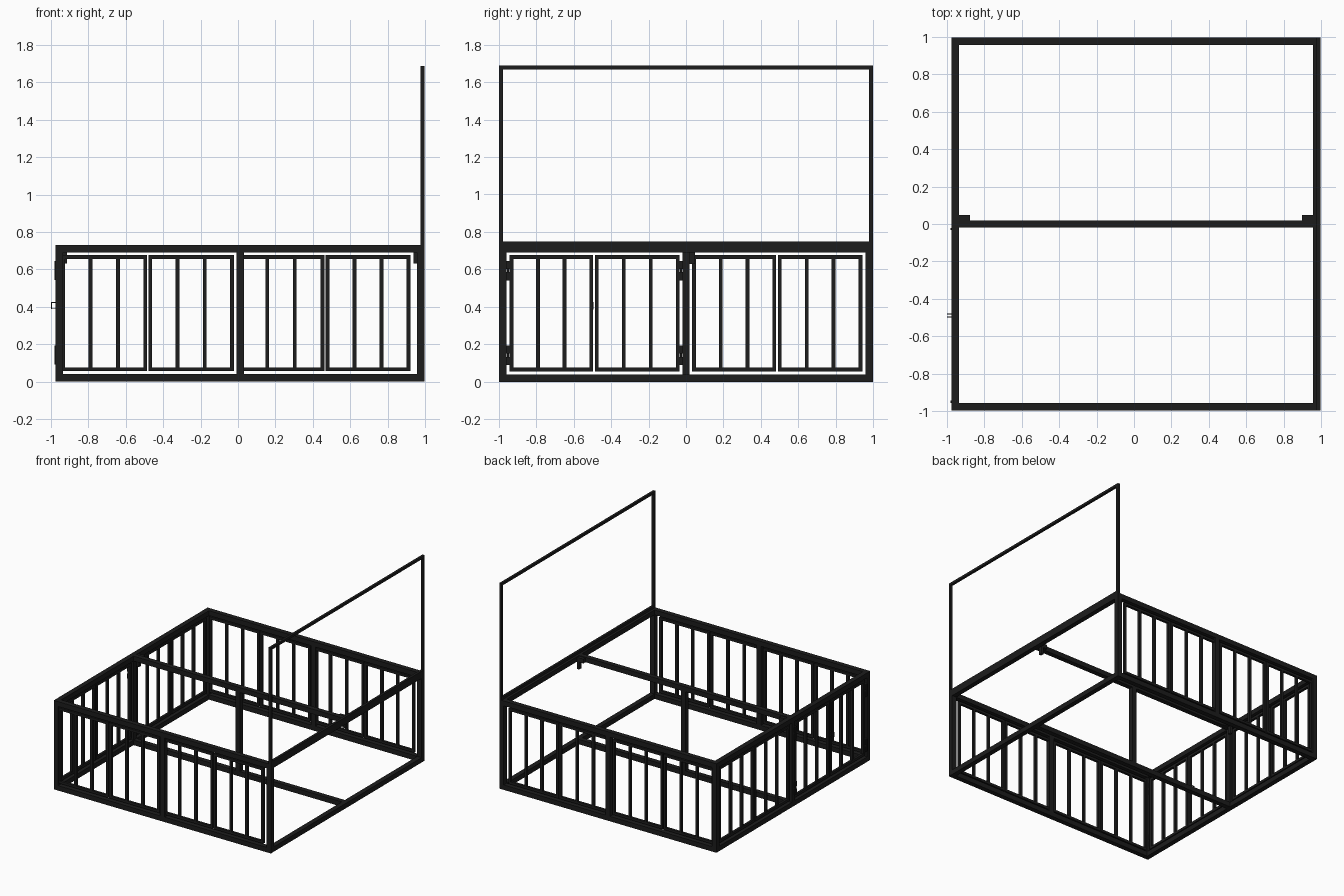
import bpy, bmesh
from mathutils import Vector

if "Cube" in bpy.data.objects:
    bpy.data.objects.remove(bpy.data.objects["Cube"])

mat = bpy.data.materials.new("black_steel")
mat.diffuse_color = (0.012, 0.012, 0.012, 1)
mat.use_nodes = True
mat.node_tree.nodes["Principled BSDF"].inputs["Base Color"].default_value = mat.diffuse_color

X0, X1, Y1, TOP, T = -0.975, 0.997, 0.998, 0.73, 0.04   # frame limits, tube size
XM = (X0 + X1) / 2


def boxes(name, parts):
    """One object from boxes given as (xmin, xmax, ymin, ymax, zmin, zmax)."""
    bm = bmesh.new()
    for a, b, c, d, e, f in parts:
        vs = bmesh.ops.create_cube(bm, size=1)["verts"]
        for v in vs:
            v.co = Vector(((a + b) / 2 + v.co.x * (b - a),
                           (c + d) / 2 + v.co.y * (d - c),
                           (e + f) / 2 + v.co.z * (f - e)))
    me = bpy.data.meshes.new(name)
    bm.to_mesh(me)
    bm.free()
    me.materials.append(mat)
    ob = bpy.data.objects.new(name, me)
    bpy.context.collection.objects.link(ob)
    return ob


# Main frame rails at floor and top
for label, z in (("bottom", 0), ("top", TOP - T)):
    for side, y in (("front", -Y1), ("back", Y1 - T)):
        boxes(f"{label}_{side}_rail", [(X0, X1, y, y + T, z, z + T)])
    for side, x in (("left", X0), ("right", X1 - T)):
        boxes(f"{label}_{side}_rail", [(x, x + T, -Y1 + T, Y1 - T, z, z + T)])
    boxes(f"{label}_middle_rail", [(X0 + T, X1 - T, -T / 2, T / 2, z, z + T)])

# Posts: corners, mid front and back, mid left, centre
h = T / 2
for name, x, y in (("front_left", X0 + h, -Y1 + h), ("front_right", X1 - h, -Y1 + h),
                   ("back_left", X0 + h, Y1 - h), ("back_right", X1 - h, Y1 - h),
                   ("front_middle", XM, -Y1 + h), ("back_middle", XM, Y1 - h),
                   ("left_middle", X0 + h, 0), ("centre", XM, 0)):
    boxes(name + "_post", [(x - h, x + h, y - h, y + h, T, TOP - T)])


def panel(name, axis, start, end, plane):
    """Barred panel: two uprights, two inner bars, top and bottom rails."""
    t, z0, z1 = 0.02, 0.056, 0.676
    spans = [(start, end, z0, z0 + t), (start, end, z1 - t, z1)]
    for i in range(4):
        u = start + (end - start - t) * i / 3
        spans.append((u, u + t, z0 + t, z1 - t))
    p, q = plane - t / 2, plane + t / 2
    boxes(name, [(u, v, p, q, a, b) if axis == "x" else (p, q, u, v, a, b)
                 for u, v, a, b in spans])


# Barred panels on front, back and left
x_spans = ((-0.944, -0.486), (-0.479, -0.022), (-0.002, 0.462), (0.468, 0.921))
for side, y in (("front", -Y1 + h), ("back", Y1 - h)):
    for i, (a, b) in enumerate(x_spans):
        panel(f"{side}_panel_{i + 1}", "x", a, b, y)
y_spans = ((-0.942, -0.496), (-0.486, -0.034), (0.033, 0.481), (0.491, 0.941))
for i, (a, b) in enumerate(y_spans):
    panel(f"left_door_{i + 1}" if i < 2 else f"left_panel_{i - 1}", "y", a, b, X0 + h)

# Door hinges: two leaves and a knuckle
for i, y in enumerate((-0.95, -0.027)):
    for j, z in enumerate((0.09, 0.542)):
        boxes(f"door_hinge_{i}_{j}", [
            (X0 - 0.002, X0 + 0.022, y - 0.015, y + 0.015, z, z + 0.043),
            (X0 - 0.002, X0 + 0.022, y - 0.015, y + 0.015, z + 0.06, z + 0.103),
            (X0 - 0.007, X0 + 0.003, y - 0.006, y + 0.006, z, z + 0.103)])

# Thin loop handles where the two doors meet
for i, y in enumerate((-0.497, -0.481)):
    a, b, w = -0.999, X0 + 0.012, 0.004
    boxes(f"door_handle_{i}", [(a, a + w, y - 0.003, y + 0.003, 0.387, 0.425),
                               (a, b, y - 0.003, y + 0.003, 0.387, 0.391),
                               (a, b, y - 0.003, y + 0.003, 0.421, 0.425)])

# Angle brackets at both ends of the top middle rail
for name, e, s in (("left", X0 + T, 1), ("right", X1 - T, -1)):
    def bx(u, v, z0, z1):
        p, q = sorted((e + s * u, e + s * v))
        return (p, q, h, 0.047, z0, z1)
    boxes(name + "_bracket", [bx(0, 0.058, TOP - T, TOP - 0.005), bx(0, 0.02, 0.63, TOP - T)])

# Tall thin frame standing on the right rail
t, a, z1 = 0.02, X1 - 0.02, 1.688
boxes("tall_end_frame", [(a, X1, -Y1, Y1, TOP, TOP + t), (a, X1, -Y1, Y1, z1 - t, z1),
                         (a, X1, -Y1, -Y1 + t, TOP + t, z1 - t),
                         (a, X1, Y1 - t, Y1, TOP + t, z1 - t)])
